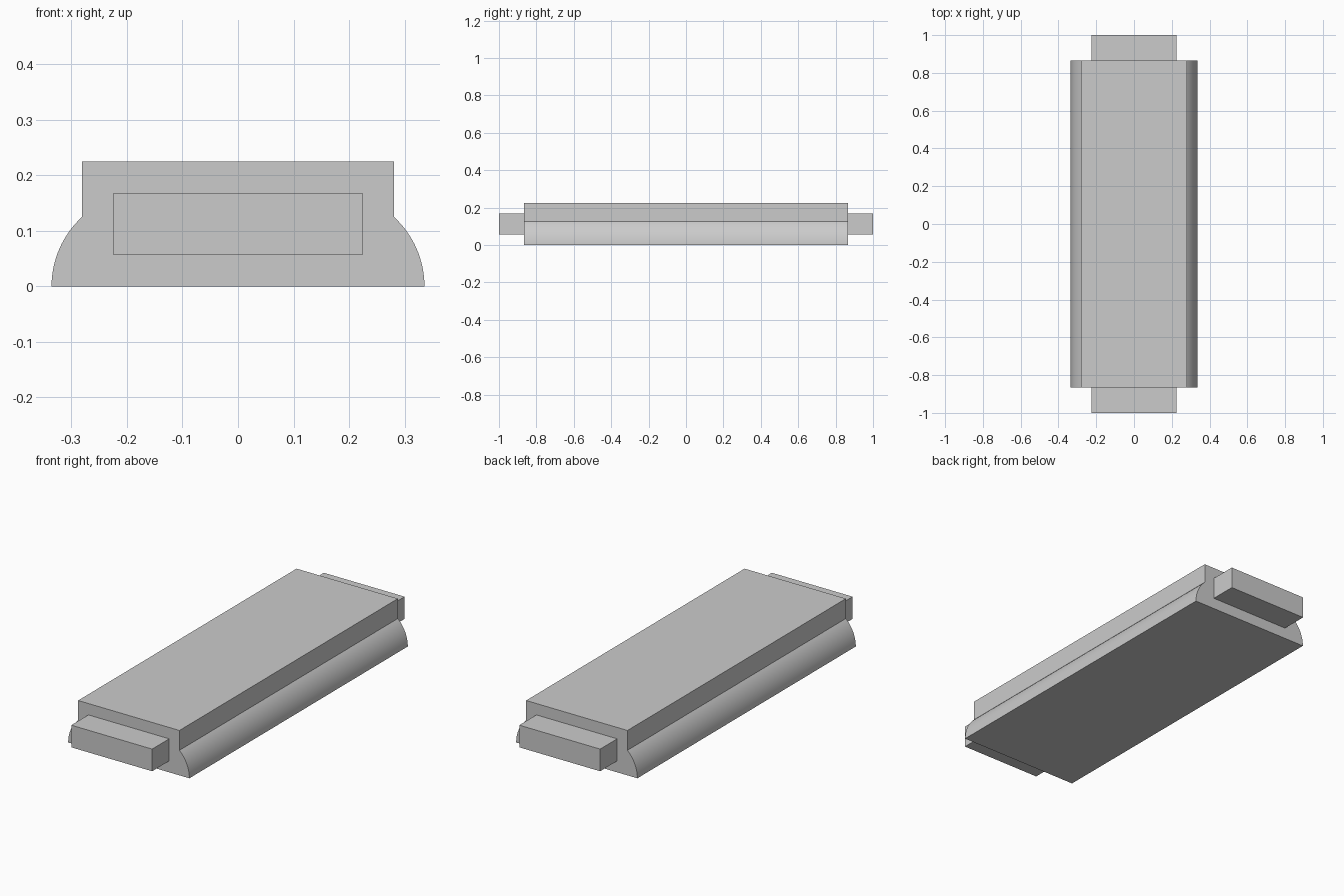
import bpy
import bmesh
from math import sin, cos, radians

cube = bpy.data.objects.get("Cube")
if cube:
    bpy.data.objects.remove(cube, do_unlink=True)

grey = bpy.data.materials.new("plain grey")
grey.use_nodes = True
colour = (0.6, 0.6, 0.6, 1)
grey.diffuse_color = colour
grey.node_tree.nodes["Principled BSDF"].inputs["Base Color"].default_value = colour


def extrude_profile(name, profile, y0, y1):
    """Extrude a closed x-z outline along y."""
    bm = bmesh.new()
    face = bm.faces.new([bm.verts.new((x, y0, z)) for x, z in profile])
    result = bmesh.ops.extrude_face_region(bm, geom=[face])
    moved = [v for v in result["geom"] if isinstance(v, bmesh.types.BMVert)]
    bmesh.ops.translate(bm, verts=moved, vec=(0, y1 - y0, 0))
    bmesh.ops.recalc_face_normals(bm, faces=bm.faces)
    mesh = bpy.data.meshes.new(name)
    bm.to_mesh(mesh)
    bm.free()
    mesh.materials.append(grey)
    obj = bpy.data.objects.new(name, mesh)
    bpy.context.collection.objects.link(obj)
    return obj


# Main body: rounded lower flanks below an upright rectangular top
half_width, radius, sweep, steps = 0.336, 0.17, 47.5, 16
flank = []
for i in range(steps + 1):
    a = radians(sweep * i / steps)
    flank.append((half_width - radius + radius * cos(a), radius * sin(a)))
right_half = flank + [(flank[-1][0], 0.225)]
left_half = [(-x, z) for x, z in reversed(right_half)]
body = extrude_profile("body", right_half + left_half, -0.865, 0.865)

# Smooth the curved flanks, keep the other edges sharp
bpy.ops.object.select_all(action="DESELECT")
body.select_set(True)
bpy.context.view_layer.objects.active = body
bpy.ops.object.shade_smooth_by_angle(angle=radians(30))

# Rectangular end tabs
tab = [(-0.224, 0.057), (0.224, 0.057), (0.224, 0.168), (-0.224, 0.168)]
for name, side in (("front_tab", -1), ("back_tab", 1)):
    extrude_profile(name, tab, side * 0.865, side)
